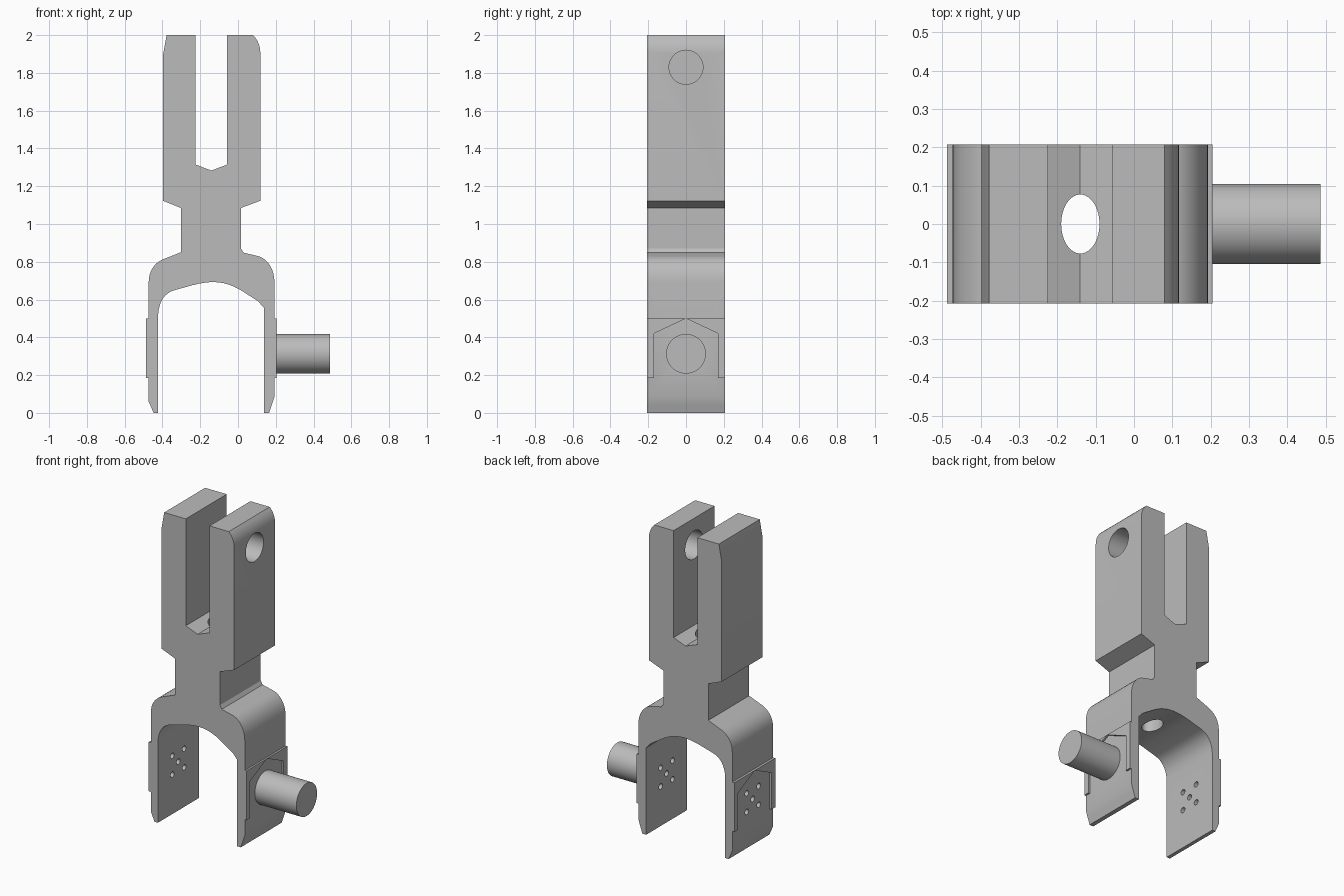
import bpy, bmesh, math
from mathutils import Vector, Matrix
from mathutils.geometry import interpolate_bezier

if "Cube" in bpy.data.objects:
    bpy.data.objects.remove(bpy.data.objects["Cube"])

HALF = 0.207            # half depth of the bracket
PIN_Z = 0.313           # height of pin and screw pattern

grey = bpy.data.materials.new("plain grey")
grey.diffuse_color = (0.5, 0.5, 0.5, 1)
grey.use_nodes = True
grey.node_tree.nodes["Principled BSDF"].inputs["Base Color"].default_value = grey.diffuse_color


def finish(name, bm):
    bmesh.ops.recalc_face_normals(bm, faces=bm.faces)
    me = bpy.data.meshes.new(name)
    bm.to_mesh(me)
    bm.free()
    ob = bpy.data.objects.new(name, me)
    bpy.context.collection.objects.link(ob)
    me.materials.append(grey)
    return ob


def prism(name, points, offset):
    bm = bmesh.new()
    face = bm.faces.new([bm.verts.new(p) for p in points])
    new = bmesh.ops.extrude_face_region(bm, geom=[face])["geom"]
    verts = [v for v in new if isinstance(v, bmesh.types.BMVert)]
    bmesh.ops.translate(bm, verts=verts, vec=offset)
    return finish(name, bm)


def cylinder(bm, centre, radius, length, axis, sides, scale=(1, 1, 1)):
    turn = Matrix.Rotation(math.pi / 2, 4, 'Y') if axis == 'X' else Matrix.Identity(4)
    m = Matrix.Translation(centre) @ Matrix.Diagonal((*scale, 1)) @ turn
    bmesh.ops.create_cone(bm, cap_ends=True, segments=sides, radius1=radius,
                          radius2=radius, depth=length, matrix=m)


def curve(a, ha, hb, b, n=9):
    pts = interpolate_bezier(*[Vector((p[0], p[1], 0)) for p in (a, ha, hb, b)], n)
    return [(p.x, p.y) for p in pts]


def smooth(ob):
    bpy.ops.object.select_all(action='DESELECT')
    ob.select_set(True)
    bpy.context.view_layer.objects.active = ob
    bpy.ops.object.shade_smooth_by_angle(angle=math.radians(30))


# Bracket outline seen from the front: left side, arch, right side, slot
outline = [(-0.225, 2), (-0.378, 2), (-0.398, 1.89), (-0.398, 1.123),
           (-0.303, 1.085), (-0.303, 0.85)]
outline += curve((-0.40, 0.812), (-0.445, 0.79), (-0.473, 0.75), (-0.473, 0.69))
outline += [(-0.473, 0.06), (-0.447, 0), (-0.423, 0)]
outline += curve((-0.423, 0.52), (-0.418, 0.59), (-0.39, 0.635), (-0.335, 0.65))
outline += curve((-0.28, 0.665), (-0.15, 0.705), (-0.07, 0.705), (0.03, 0.64), 12)
outline += [(0.105, 0.592), (0.137, 0.557), (0.137, 0), (0.165, 0),
            (0.178, 0.04), (0.193, 0.085)]
outline += curve((0.193, 0.69), (0.193, 0.76), (0.16, 0.81), (0.115, 0.828))
outline += [(0.03, 0.848), (0.016, 0.87), (0.016, 1.085), (0.118, 1.123)]
outline += curve((0.118, 1.91), (0.117, 1.95), (0.1, 1.98), (0.08, 2), 6)
outline += [(-0.057, 2), (-0.057, 1.315), (-0.141, 1.283), (-0.225, 1.315)]
bracket = prism("fork_bracket", [(x, -HALF, z) for x, z in outline], (0, 2 * HALF, 0))

# Holes: prong hole, oval hole under the slot, five screw holes through both legs
bm = bmesh.new()
cylinder(bm, (0.05, 0, 1.83), 0.09, 0.3, 'X', 48)
cylinder(bm, (-0.14, 0, 1.0), 0.05, 0.9, 'Z', 48, (1, 1.54, 1))
for y, z in [(0, 0), (-.06, -.06), (-.06, .06), (.06, -.06), (.06, .06)]:
    cylinder(bm, (-0.15, y, PIN_Z + z), 0.018, 0.8, 'X', 16)
cutter = finish("hole_cutter", bm)
cutter.hide_render = True
mod = bracket.modifiers.new("holes", 'BOOLEAN')
mod.operation, mod.solver, mod.object = 'DIFFERENCE', 'EXACT', cutter
bpy.context.view_layer.objects.active = bracket
bpy.ops.object.modifier_apply(modifier=mod.name)
bpy.data.objects.remove(cutter)
smooth(bracket)

# Raised frames around the house-shaped recess on the outside of each leg
half_frame = [(0, 0.5), (HALF, 0.5), (HALF, 0.185), (0.17, 0.185), (0.17, 0.42)]
for side, x, out in (("left", -0.473, -0.015), ("right", 0.193, 0.012)):
    for end, s in (("front", -1), ("back", 1)):
        prism(f"{side}_{end}_frame", [(x, s * y, z) for y, z in half_frame], (out, 0, 0))

# Pin on the right leg
bm = bmesh.new()
cylinder(bm, (0.34, 0, PIN_Z), 0.105, 0.294, 'X', 48)
smooth(finish("side_pin", bm))
